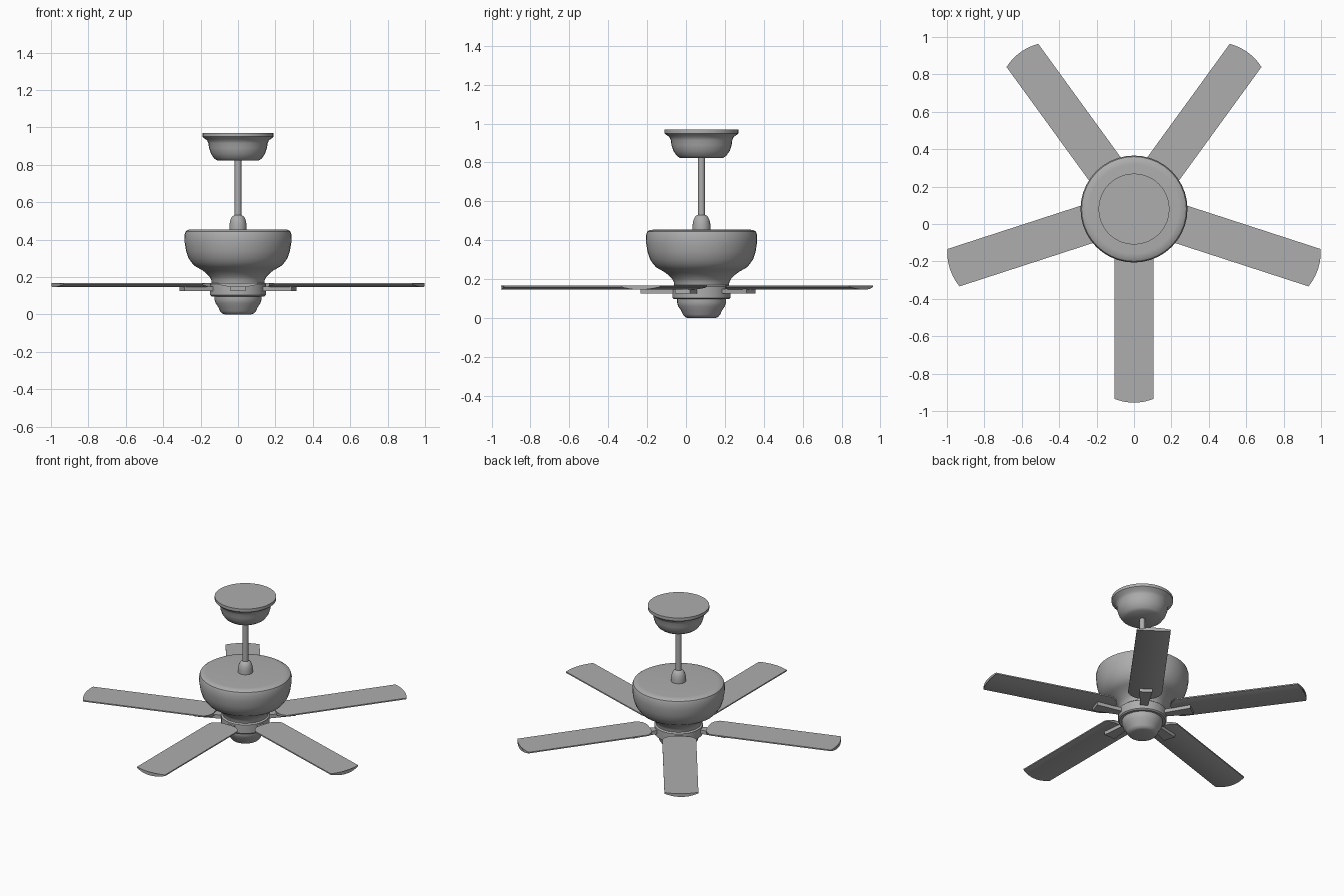
import bpy, bmesh, math
from mathutils import Matrix, Vector

cube = bpy.data.objects.get("Cube")
if cube:
    bpy.data.objects.remove(cube, do_unlink=True)

CENTRE_Y = 0.08
BLADES = 5

grey = bpy.data.materials.new("grey_metal")
grey.use_nodes = True
colour = (0.42, 0.42, 0.42, 1)
grey.diffuse_color = colour
grey.node_tree.nodes["Principled BSDF"].inputs["Base Color"].default_value = colour


def finish(name, bm, angle=40):
    bmesh.ops.recalc_face_normals(bm, faces=bm.faces[:])
    mesh = bpy.data.meshes.new(name)
    bm.to_mesh(mesh)
    bm.free()
    mesh.materials.append(grey)
    obj = bpy.data.objects.new(name, mesh)
    bpy.context.collection.objects.link(obj)
    bpy.ops.object.select_all(action="DESELECT")
    obj.select_set(True)
    bpy.context.view_layer.objects.active = obj
    bpy.ops.object.shade_smooth_by_angle(angle=math.radians(angle))
    return obj


def lathe(name, profile, sides=32):
    """Turn a (radius, height) profile, with flat caps at both ends."""
    bm = bmesh.new()
    rings = []
    for r, z in profile:
        angles = [2 * math.pi * i / sides for i in range(sides)]
        rings.append([bm.verts.new((r * math.cos(a), CENTRE_Y + r * math.sin(a), z))
                      for a in angles])
    for low, high in zip(rings, rings[1:]):
        for i in range(sides):
            j = (i + 1) % sides
            bm.faces.new((low[i], low[j], high[j], high[i]))
    bm.faces.new(rings[0])
    bm.faces.new(rings[-1])
    return finish(name, bm)


def loft(name, sections, turn):
    """Skin matching closed sections, then turn the part around the hub."""
    bm = bmesh.new()
    loops = [[bm.verts.new(p) for p in s] for s in sections]
    count = len(loops[0])
    for a, b in zip(loops, loops[1:]):
        for i in range(count):
            j = (i + 1) % count
            bm.faces.new((a[i], a[j], b[j], b[i]))
    bm.faces.new(loops[0])
    bm.faces.new(loops[-1])
    bm.transform(Matrix.Translation((0, CENTRE_Y, 0)) @ Matrix.Rotation(turn, 4, "Z"))
    return finish(name, bm)


# Turned parts
lathe("ceiling_canopy", [
    (0.11, 0.822), (0.128, 0.835), (0.145, 0.86), (0.155, 0.89), (0.158, 0.915),
    (0.166, 0.932), (0.183, 0.943), (0.19, 0.95), (0.19, 0.97)])
lathe("down_rod", [(0.018, 0.5), (0.018, 0.83)], 16)
lathe("rod_collar", [
    (0.046, 0.45), (0.046, 0.48), (0.041, 0.505), (0.032, 0.523), (0.02, 0.531)], 20)
lathe("motor_housing", [
    (0.14, 0.16), (0.143, 0.185), (0.152, 0.202), (0.172, 0.222), (0.192, 0.237),
    (0.215, 0.25), (0.235, 0.262), (0.25, 0.28), (0.265, 0.302), (0.278, 0.34),
    (0.285, 0.385), (0.286, 0.425), (0.28, 0.444), (0.265, 0.453), (0.24, 0.455)], 40)
lathe("blade_hub", [(0.142, 0.097), (0.15, 0.104), (0.15, 0.162), (0.14, 0.17)], 40)
lathe("bottom_cap", [
    (0.07, 0.0), (0.085, 0.005), (0.096, 0.018), (0.106, 0.04), (0.12, 0.06),
    (0.126, 0.08), (0.126, 0.1)])

# Blades with a flat top and bowed underside, and the arms that carry them
HALF = 0.105
STEPS = 10
across = [-1 + 2 * i / STEPS for i in range(STEPS + 1)]


def blade_section(inner):
    top, bottom = [], []
    for t in across:
        if inner:
            r = 0.19 + 0.045 * abs(t) ** 4
        else:
            r = 1.035 - 0.02 * t * t
        top.append(Vector((r, t * HALF, 0.168)))
        bottom.append(Vector((r, t * HALF, 0.16 - 0.014 * (1 - t * t))))
    return top + bottom[::-1]


def arm_section(r, half):
    return [(r, -half, 0.125), (r, half, 0.125), (r, half, 0.15), (r, -half, 0.15)]


for n in range(BLADES):
    turn = -math.pi / 2 + n * 2 * math.pi / BLADES
    loft(f"blade_{n + 1}", [blade_section(True), blade_section(False)], turn)
    loft(f"blade_arm_{n + 1}", [arm_section(0.13, 0.022), arm_section(0.315, 0.04)], turn)
